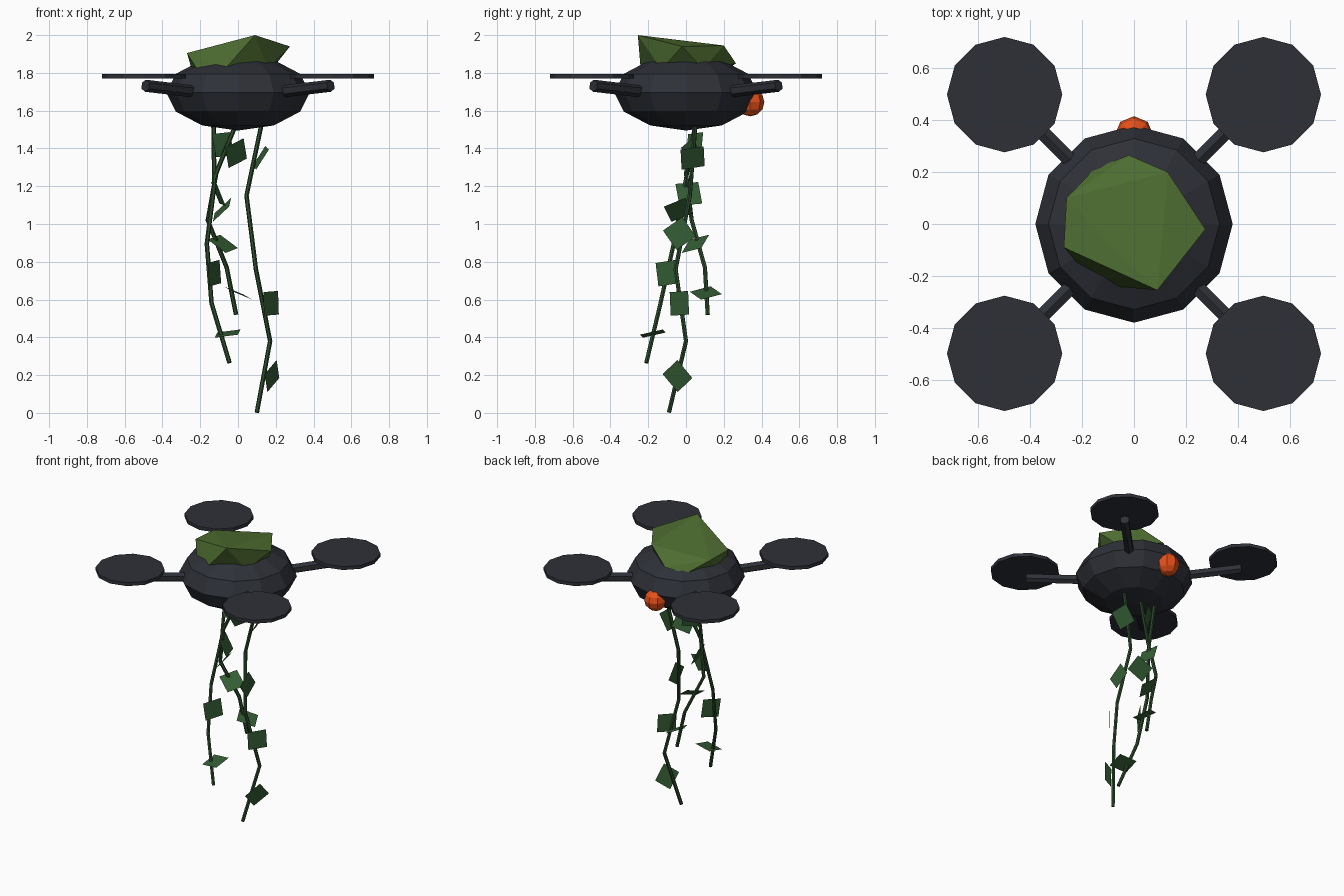
import bpy, bmesh, math
from mathutils import Vector, Quaternion

if "Cube" in bpy.data.objects:
    bpy.data.objects.remove(bpy.data.objects["Cube"])


def material(name, rgb):
    m = bpy.data.materials.new(name)
    m.diffuse_color = (*rgb, 1)
    m.use_nodes = True
    m.node_tree.nodes["Principled BSDF"].inputs["Base Color"].default_value = m.diffuse_color
    return m


SHELL = material("dark_shell", (0.027, 0.030, 0.039))
MOSS = material("moss_green", (0.075, 0.15, 0.03))
VINE = material("vine_green", (0.025, 0.07, 0.025))
LEAF = material("leaf_green", (0.035, 0.11, 0.035))
ORANGE = material("lens_orange", (0.8, 0.08, 0.01))


def finish(name, mat):
    ob = bpy.context.object
    ob.name = name
    ob.data.materials.append(mat)
    return ob


def mesh_object(name, bm, mat):
    me = bpy.data.meshes.new(name)
    bm.to_mesh(me)
    bm.free()
    ob = bpy.data.objects.new(name, me)
    bpy.context.collection.objects.link(ob)
    me.materials.append(mat)
    return ob


# Squashed body
bpy.ops.mesh.primitive_uv_sphere_add(segments=12, ring_count=6, radius=1, location=(0, 0, 1.695))
finish("body", SHELL).scale = (0.38, 0.38, 0.2)

# Round lens at the back
bpy.ops.mesh.primitive_uv_sphere_add(segments=8, ring_count=6, radius=0.075, location=(0, 0.34, 1.645))
finish("lens", ORANGE)

# Four arms with rotor discs
for sx in (-1, 1):
    for sy in (-1, 1):
        a, b = Vector((sx * 0.18, sy * 0.18, 1.695)), Vector((sx * 0.49, sy * 0.49, 1.732))
        bpy.ops.mesh.primitive_cylinder_add(vertices=6, radius=0.032, depth=(b - a).length,
                                            location=(a + b) / 2,
                                            rotation=(b - a).to_track_quat('Z', 'Y').to_euler())
        finish("arm", SHELL)
        bpy.ops.mesh.primitive_cylinder_add(vertices=12, radius=0.222, depth=0.024,
                                            location=(sx * 0.498, sy * 0.498, 1.781))
        finish("rotor", SHELL)

# Faceted moss cap
moss_points = [
    (0.275, -0.02, 1.94), (0.13, 0.20, 1.945), (-0.26, 0.10, 1.90), (-0.27, -0.09, 1.905), (0.09, -0.255, 2.0),
    (0.18, 0.09, 1.82), (-0.02, 0.265, 1.85), (-0.15, 0.215, 1.82), (-0.24, 0.0, 1.80),
    (-0.21, -0.16, 1.81), (-0.07, -0.24, 1.82), (0.16, -0.13, 1.82)]
bm = bmesh.new()
for p in moss_points:
    bm.verts.new(p)
hull = bmesh.ops.convex_hull(bm, input=bm.verts)
bmesh.ops.delete(bm, geom=list({v for v in hull["geom_interior"] if isinstance(v, bmesh.types.BMVert)}),
                 context='VERTS')
bmesh.ops.recalc_face_normals(bm, faces=bm.faces)
mesh_object("moss_cap", bm, MOSS)

# Hanging vines
vines = [
    [(0.125, 0.05, 1.53), (0.045, 0.02, 1.15), (0.095, -0.055, 0.76), (0.17, 0.0, 0.38), (0.10, -0.09, 0.003)],
    [(-0.13, 0.05, 1.53), (-0.125, -0.005, 1.21), (-0.165, -0.065, 0.895), (-0.14, -0.135, 0.58), (-0.045, -0.21, 0.265)],
    [(-0.01, 0.05, 1.53), (-0.115, 0.0, 1.27), (-0.16, 0.03, 1.02), (-0.06, 0.1, 0.77), (-0.01, 0.115, 0.52)]]
for pts in vines:
    cu = bpy.data.curves.new("vine", 'CURVE')
    cu.dimensions = '3D'
    cu.bevel_depth = 0.012
    cu.bevel_resolution = 1
    cu.use_fill_caps = True
    sp = cu.splines.new('POLY')
    sp.points.add(len(pts) - 1)
    sp.use_smooth = False
    for q, p in zip(sp.points, pts):
        q.co = (*p, 1)
    ob = bpy.data.objects.new("vine", cu)
    bpy.context.collection.objects.link(ob)
    cu.materials.append(VINE)

# Square leaves: centre, normal, roll in degrees
leaves = [
    ((-0.08, 0.045, 1.42), (0.6, -0.75, 0.2), 5),
    ((-0.01, 0.035, 1.375), (0.6, -0.7, -0.3), 25),
    ((0.12, 0.035, 1.35), (0.8, 0.2, -0.5), 10),
    ((-0.085, -0.04, 1.075), (0.7, 0.2, -0.65), 30),
    ((-0.105, 0.015, 1.16), (0.9, 0.2, 0.4), 5),
    ((0.10, -0.035, 0.95), (1, 0, 0.05), 35),
    ((-0.08, 0.05, 0.895), (0.4, -0.45, 0.8), 20),
    ((-0.125, -0.1, 0.74), (0.85, -0.5, 0), 8),
    ((0.0, 0.105, 0.635), (0.4, -0.05, 0.9), 35),
    ((0.175, -0.035, 0.58), (0.75, -0.6, 0), 3),
    ((-0.055, -0.175, 0.42), (-0.15, -0.2, 0.95), 30),
    ((0.18, -0.045, 0.195), (0.85, -0.45, -0.25), 38)]
for c, n, roll in leaves:
    rot = Vector(n).to_track_quat('Z', 'Y') @ Quaternion((0, 0, 1), math.radians(roll))
    bpy.ops.mesh.primitive_plane_add(size=0.125, location=c, rotation=rot.to_euler())
    finish("leaf", LEAF)
